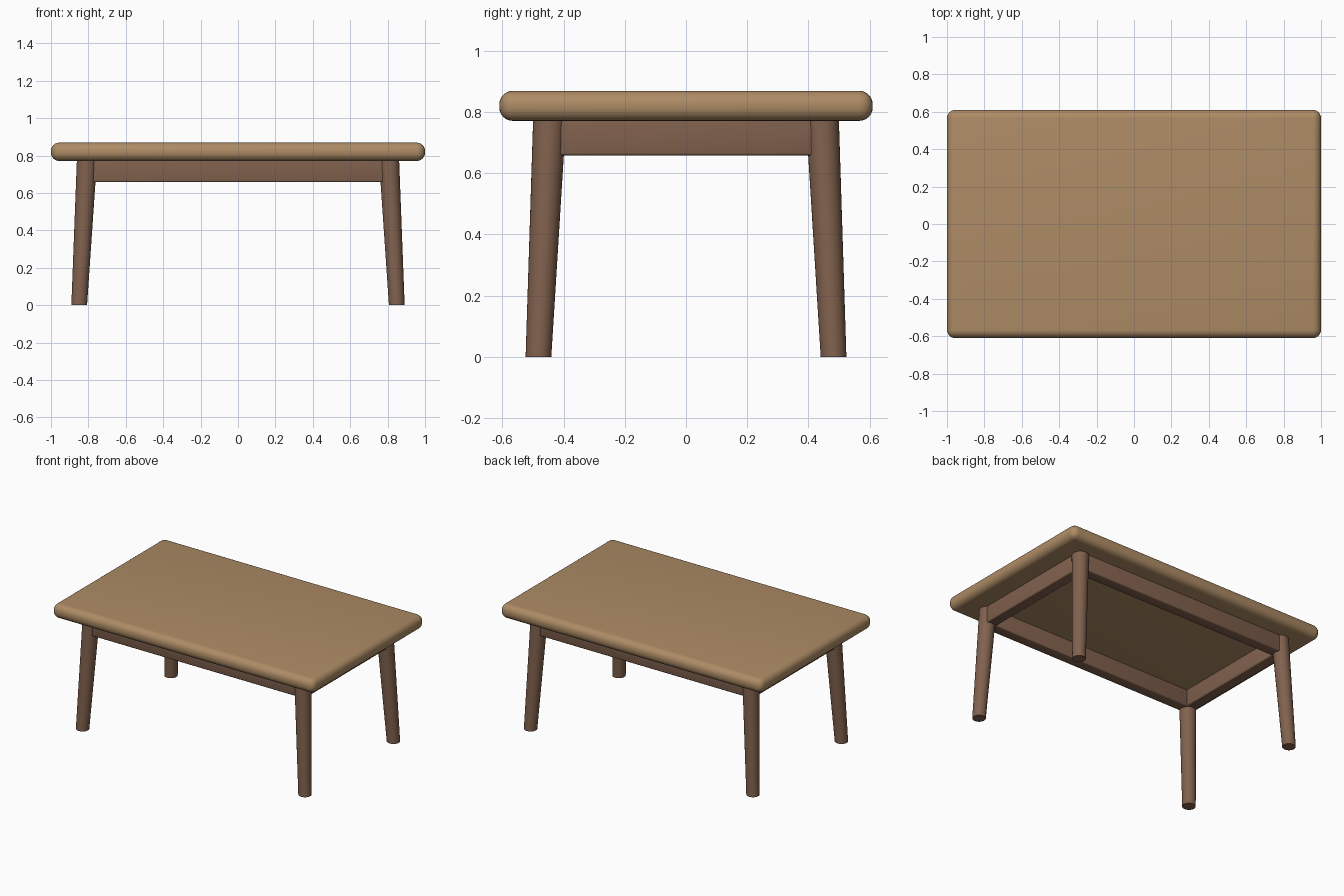
import bpy, bmesh, math
from mathutils import Matrix, Vector

if "Cube" in bpy.data.objects:
    bpy.data.objects.remove(bpy.data.objects["Cube"])


def material(name, rgb):
    m = bpy.data.materials.new(name)
    m.diffuse_color = (*rgb, 1)
    m.use_nodes = True
    m.node_tree.nodes["Principled BSDF"].inputs["Base Color"].default_value = m.diffuse_color
    return m


light_wood = material("light wood", (0.42, 0.26, 0.13))
dark_wood = material("dark wood", (0.22, 0.12, 0.076))


def finish(bm, name, mat, angle=35):
    bmesh.ops.recalc_face_normals(bm, faces=bm.faces)
    me = bpy.data.meshes.new(name)
    bm.to_mesh(me)
    bm.free()
    me.materials.append(mat)
    ob = bpy.data.objects.new(name, me)
    bpy.context.collection.objects.link(ob)
    bpy.ops.object.select_all(action='DESELECT')
    ob.select_set(True)
    bpy.context.view_layer.objects.active = ob
    bpy.ops.object.shade_smooth_by_angle(angle=math.radians(angle))
    return ob


def rounded_box(name, center, size, radius, segments, mat):
    bm = bmesh.new()
    bmesh.ops.create_cube(bm, size=1)
    bmesh.ops.scale(bm, vec=size, verts=bm.verts)
    bmesh.ops.bevel(bm, geom=bm.edges[:], offset=radius, segments=segments,
                    profile=0.5, affect='EDGES')
    bmesh.ops.translate(bm, vec=center, verts=bm.verts)
    return finish(bm, name, mat)


def splayed_leg(name, foot, head, r_foot, r_head, mat):
    bm = bmesh.new()
    foot, head = Vector(foot), Vector(head)
    h = head.z - foot.z
    bmesh.ops.create_cone(bm, cap_ends=True, segments=32, radius1=r_foot,
                          radius2=r_head, depth=h,
                          matrix=Matrix.Translation((0, 0, h / 2)))
    # lean the leg while keeping its foot flat on the floor
    for v in bm.verts:
        v.co += foot + (head - foot) * (v.co.z / h) - Vector((0, 0, v.co.z))
    return finish(bm, name, mat)


# tabletop with soft rounded edges
rounded_box("tabletop", (0, 0, 0.82), (2.0, 1.22, 0.098), 0.044, 6, light_wood)

# four tapered, splayed legs
LX, LY = 0.807, 0.445
for sx, side in ((-1, "left"), (1, "right")):
    for sy, end in ((-1, "front"), (1, "back")):
        splayed_leg(f"{end}_{side}_leg", (sx * 0.849, sy * 0.482, 0),
                    (sx * LX, sy * LY, 0.79), 0.042, 0.054, dark_wood)

# apron rails running between the leg centres
Z, H, T = 0.723, 0.13, 0.076
for s, end in ((-1, "front"), (1, "back")):
    rounded_box(f"{end}_apron", (0, s * LY, Z), (2 * LX, T, H), 0.008, 3, dark_wood)
for s, side in ((-1, "left"), (1, "right")):
    rounded_box(f"{side}_apron", (s * LX, 0, Z), (T, 2 * LY, H), 0.008, 3, dark_wood)
